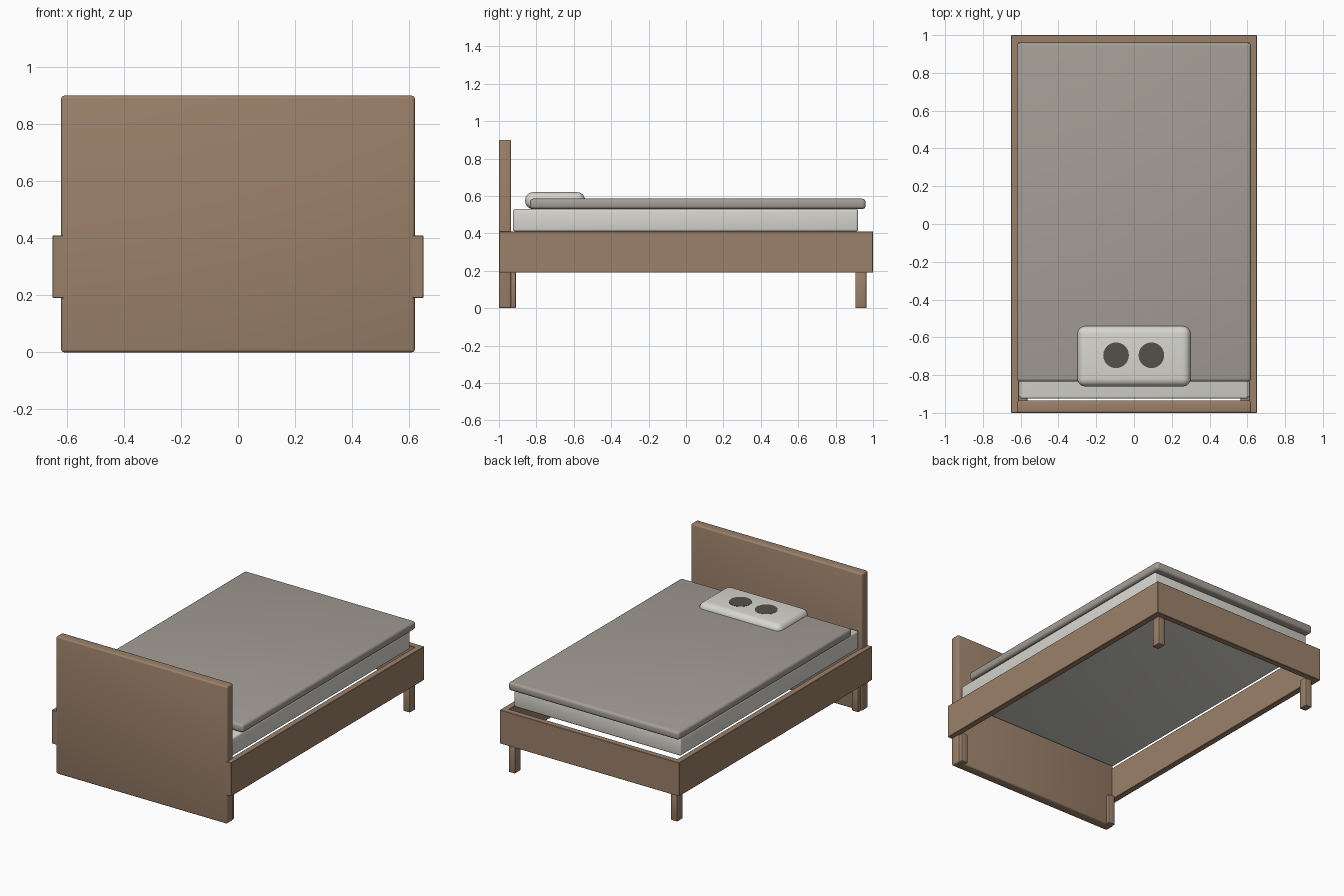
import bpy
import math

if "Cube" in bpy.data.objects:
    bpy.data.objects.remove(bpy.data.objects["Cube"])


def material(name, rgb):
    m = bpy.data.materials.new(name)
    m.diffuse_color = (*rgb, 1)
    m.use_nodes = True
    m.node_tree.nodes["Principled BSDF"].inputs["Base Color"].default_value = m.diffuse_color
    return m


wood = material("wood", (0.33, 0.22, 0.145))
linen = material("linen", (0.68, 0.67, 0.62))
cloth = material("cloth", (0.37, 0.34, 0.30))
dark = material("dark", (0.09, 0.08, 0.07))


def finish(o, name, mat):
    o.name = name
    o.data.materials.append(mat)
    bpy.ops.object.shade_smooth_by_angle(angle=math.radians(35))
    return o


# Box from min and max corners with rounded edges
def box(name, lo, hi, mat, bevel=0.004, segments=2):
    mid = [(a + b) / 2 for a, b in zip(lo, hi)]
    bpy.ops.mesh.primitive_cube_add(size=1, location=mid)
    o = bpy.context.object
    o.scale = [b - a for a, b in zip(lo, hi)]
    bpy.ops.object.transform_apply(location=False, rotation=False, scale=True)
    mod = o.modifiers.new("bevel", 'BEVEL')
    mod.width = bevel
    mod.segments = segments
    bpy.ops.object.modifier_apply(modifier="bevel")
    return finish(o, name, mat)


# Frame
box("headboard", (-0.62, -1.0, 0), (0.62, -0.935, 0.9), wood, 0.01, 3)
box("foot_rail", (-0.65, 0.96, 0.19), (0.65, 1.0, 0.41), wood, 0.002, 1)
for side, s in (("left", -1), ("right", 1)):
    x0, x1 = sorted((s * 0.61, s * 0.65))
    box(side + "_rail", (x0, -1.0, 0.19), (x1, 1.0, 0.41), wood, 0.002, 1)
    x0, x1 = sorted((s * 0.565, s * 0.612))
    for end, y0, y1 in (("head", -0.97, -0.91), ("foot", 0.905, 0.965)):
        box(f"{side}_{end}_leg", (x0, y0, 0), (x1, y1, 0.2), wood, 0.005, 2)

# Bedding
box("mattress", (-0.605, -0.925, 0.41), (0.605, 0.92, 0.53), linen, 0.012, 3)
box("blanket", (-0.62, -0.835, 0.53), (0.62, 0.96, 0.585), cloth, 0.018, 4)
box("pillow", (-0.3, -0.86, 0.53), (0.3, -0.54, 0.62), linen, 0.042, 6)

# Dark round patches on the pillow
for side, x in (("left", -0.095), ("right", 0.092)):
    bpy.ops.mesh.primitive_cylinder_add(vertices=24, radius=0.068, depth=0.02, location=(x, -0.695, 0.6115))
    finish(bpy.context.object, side + "_pillow_patch", dark)
